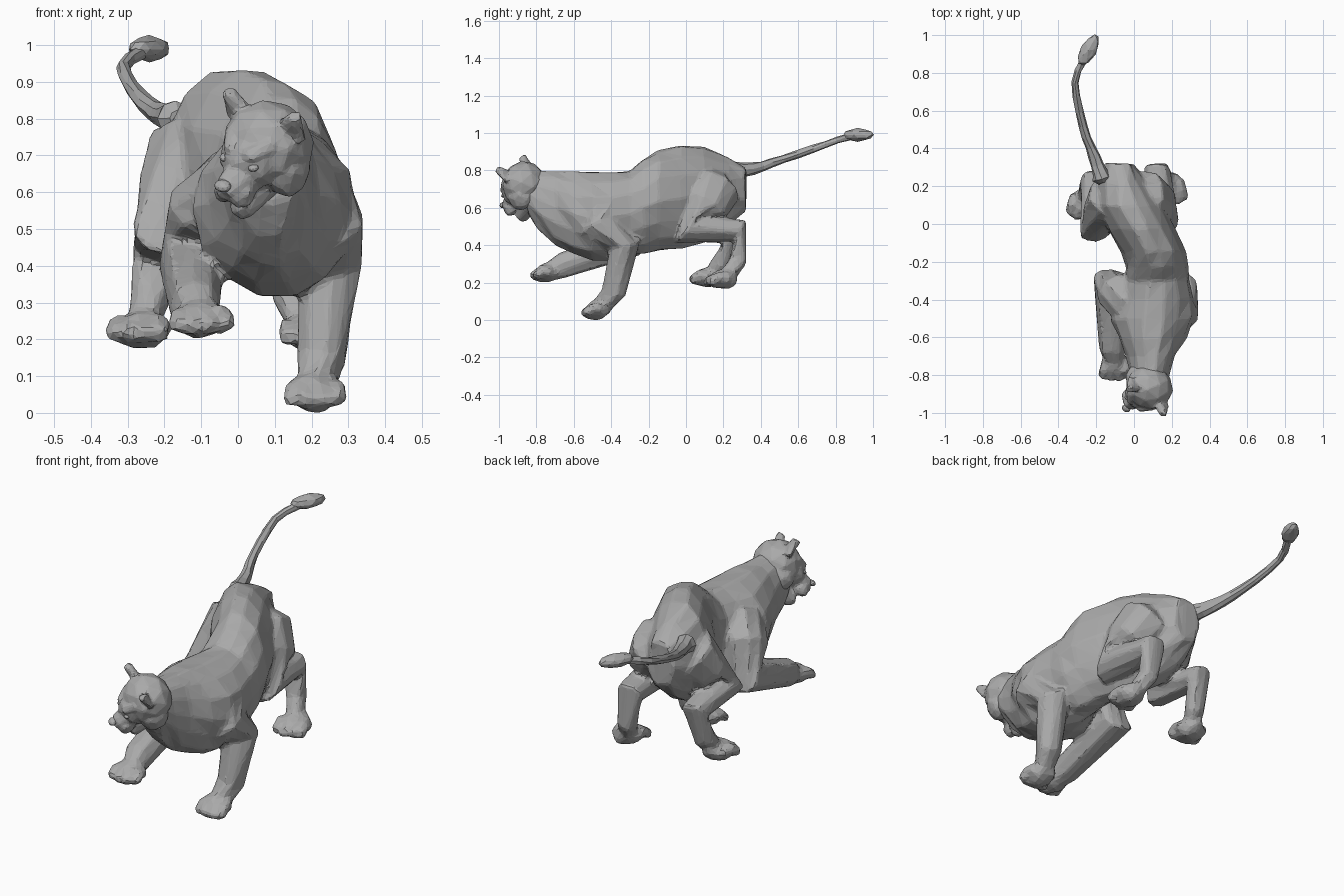
import bpy, bmesh, math, random
from mathutils import Vector, Matrix

random.seed(4)
if "Cube" in bpy.data.objects:
    bpy.data.objects.remove(bpy.data.objects["Cube"])

grey = bpy.data.materials.new("stone_grey")
grey.use_nodes = True
grey.diffuse_color = (.4, .4, .4, 1)
grey.node_tree.nodes["Principled BSDF"].inputs["Base Color"].default_value = grey.diffuse_color


def spline(points, steps):
    """Smooth curve through points that may carry sizes as extra values."""
    keys = [Vector(point) for point in points]
    keys = [keys[0]] + keys + [keys[-1]]
    curve = []
    for before, start, end, after in zip(keys, keys[1:], keys[2:], keys[3:]):
        leave, arrive = (end - before) / 2, (after - start) / 2
        for step in range(steps):
            t = step / steps
            blend = t * t * (3 - 2 * t)
            curve.append(start * (1 - blend) + end * blend
                         + leave * (t * (1 - t) ** 2) - arrive * (t * t * (1 - t)))
    return curve + [keys[-1]]


def oval(centre, side, up, count):
    angles = [math.tau * index / count for index in range(count)]
    return [centre + side * math.cos(angle) + up * math.sin(angle) for angle in angles]


def loft(bm, rings):
    """Closed shell over rings of equal length."""
    rows = [[bm.verts.new(point) for point in ring] for ring in rings]
    for row, following in zip(rows, rows[1:]):
        for index in range(len(row)):
            bm.faces.new((row[index - 1], row[index], following[index], following[index - 1]))
    bm.faces.new(rows[0])
    bm.faces.new(rows[-1])


def tube(bm, points, thick, thin, power=1, count=10):
    """Limb through points whose radius tapers from thick to thin."""
    path = [Vector(point) for point in points]
    last = len(path) - 1
    rings = []
    for index, centre in enumerate(path):
        along = path[min(index + 1, last)] - path[max(index - 1, 0)]
        side = along.cross(Vector((1, 0, 0))).normalized()
        radius = thin + (thick - thin) * (1 - index / last) ** power
        rings.append(oval(centre, side * radius, along.cross(side).normalized() * radius, count))
    # rounded ends
    for ring, inner, place in ((rings[0], path[1], 0), (rings[-1], path[-2], len(rings) + 1)):
        centre = path[0] if place == 0 else path[-1]
        radius = thick if place == 0 else thin
        end = centre + (centre - inner).normalized() * radius / 2
        rings.insert(place, [end + (point - centre) / 2 for point in ring])
    loft(bm, rings)


def ball(bm, centre, *half_axes):
    """Ellipsoid with three given half axes."""
    matrix = Matrix.Translation(centre) @ Matrix(half_axes).transposed().to_4x4()
    bmesh.ops.create_icosphere(bm, subdivisions=2, radius=1, matrix=matrix)


def leg(bm, joints, thick, thin, power, reach):
    """Tapered leg that ends in a broad paw with four fanned toes."""
    tube(bm, joints, thick, thin, power)
    paw, reach = Vector(joints[-1]), Vector(reach)
    across = Vector((-reach.y, reach.x, 0)).normalized()
    ball(bm, paw + reach * .1, reach * .8, across * .07, reach.cross(across).normalized() * .055)
    for place in (-1.5, -.5, .5, 1.5):
        heel = paw + across * place * .03
        tip = paw + reach * (1 - abs(place) / 8) + across * place * .042
        knuckle = (heel + tip) / 2 + Vector((0, 0, .015))
        tube(bm, (heel, knuckle, tip), .035, .026, count=8)


def finish(name, bm, rough=0, voxel=0, keep=1):
    bmesh.ops.recalc_face_normals(bm, faces=bm.faces)
    for vert in bm.verts:
        vert.co += Vector([random.uniform(-rough, rough) for axis in "xyz"])
    mesh = bpy.data.meshes.new(name)
    bm.to_mesh(mesh)
    bm.free()
    mesh.materials.append(grey)
    part = bpy.data.objects.new(name, mesh)
    bpy.context.collection.objects.link(part)
    if voxel:
        # fuse the overlapping muscles, then break them into flat facets
        fuse = part.modifiers.new("fuse", "REMESH")
        fuse.mode, fuse.voxel_size = "VOXEL", voxel
        part.modifiers.new("soften", "SMOOTH").iterations = 2
        part.modifiers.new("facet", "DECIMATE").ratio = keep


# Torso from rump to neck: centre, half width, half height
body = bmesh.new()
torso = [(-.08, .32, .7, .08, .12), (-.03, .1, .67, .18, .26), (.1, -.15, .64, .17, .27),
         (.12, -.3, .57, .17, .23), (.1, -.5, .55, .22, .24), (.09, -.7, .6, .13, .2),
         (.08, -.85, .68, .1, .12)]
loft(body, [oval(Vector((x, y, z)), Vector((wide, 0, 0)), Vector((0, 0, tall)), 14)
            for x, y, z, wide, tall in spline(torso, 2)])

# Front legs: shoulder, upper arm, elbow, wrist, paw
leg(body, [(.2, -.45, .6), (.25, -.48, .5), (.25, -.33, .4), (.23, -.38, .15), (.21, -.46, .06)],
    .12, .05, 1, (0, -.09, -.03))
leg(body, [(0, -.43, .6), (-.09, -.36, .54), (-.13, -.3, .41), (-.12, -.66, .29), (-.1, -.73, .26)],
    .13, .05, 1, (0, -.09, -.03))

# Back legs: hip, thigh, knee, hock, ankle, paw
leg(body, [(.04, .14, .7), (.12, .1, .6), (.15, 0, .49), (.12, .29, .48), (.14, .28, .32),
           (.19, .21, .22)], .15, .04, 1.5, (.02, -.1, -.02))
leg(body, [(-.11, .14, .7), (-.16, .07, .6), (-.2, -.04, .49), (-.22, .24, .46), (-.24, .18, .3),
           (-.26, .13, .23)], .14, .04, 1.5, (-.02, -.1, -.02))
finish("body_and_legs", body, .008, .012, .11)

# Head, turned to its right and lowered, built along its own axes
centre = Vector((.07, -.87, .71))
forward = Vector((-.6, -.55, -.55)).normalized()
left = forward.cross(Vector((-.15, -.6, .8))).normalized() * -1
up = forward.cross(left)


def at(ahead, aside, above):
    return centre + forward * ahead + left * aside + up * above


def head_ball(bm, place, long, wide, tall):
    ball(bm, at(*place), forward * long, left * wide, up * tall)


head = bmesh.new()
head_ball(head, (-.02, 0, .01), .12, .13, .12)
head_ball(head, (.05, 0, .01), .08, .09, .08)
tube(head, [at(.05, 0, -.01), at(.16, 0, -.02)], .065, .045)
tube(head, [at(0, 0, -.07), at(.13, 0, -.11)], .06, .035)
for side in (-1, 1):
    # cheek, brow, lip pad and ear
    head_ball(head, (0, side * .08, -.04), .07, .05, .07)
    tube(head, [at(.03, side * .07, .07), at(.09, side * .03, .06)], .022, .02)
    head_ball(head, (.14, side * .03, -.04), .04, .03, .035)
    ear_size = (.05, .05, .035, .015)
    loft(head, [oval(at(-.03, side * (.13 - size * .8), .06 + place * .03),
                     left * size, forward * .022, 8) for place, size in enumerate(ear_size)])
finish("head", head, .004, .008, .16)

nose = bmesh.new()
head_ball(nose, (.18, 0, .01), .02, .025, .015)
finish("nose", nose)

# Eyes
for label, side in (("left", 1), ("right", -1)):
    eye = bmesh.new()
    head_ball(eye, (.1, side * .05, .035), .015, .015, .01)
    finish(label + "_eye", eye)

# Tail and its tuft
tail = bmesh.new()
tube(tail, spline([(-.17, .24, .8), (-.21, .36, .81), (-.27, .52, .86), (-.31, .75, .94),
                   (-.25, .9, .99)], 3), .05, .018, 3, 8)
finish("tail", tail, .003)
tuft = bmesh.new()
ball(tuft, (-.24, .92, .99), (.045, .08, 0), (-.035, .02, 0), (0, 0, .035))
finish("tail_tuft", tuft, .003)
